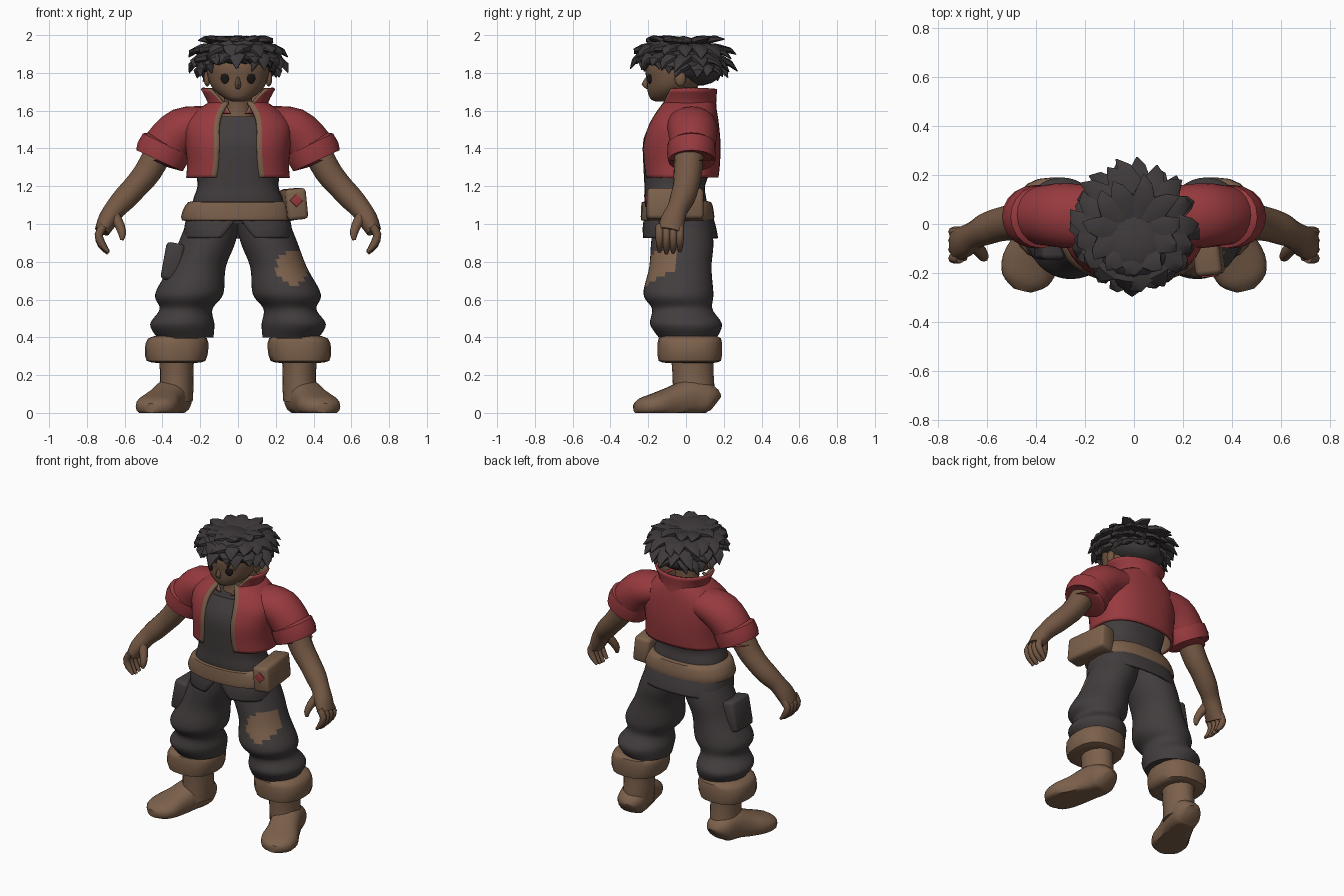
import bpy, bmesh, math, random
from mathutils import Vector, Matrix

random.seed(4)
X, Y, Z = Vector((1, 0, 0)), Vector((0, 1, 0)), Vector((0, 0, 1))


def material(name, rgb):
    m = bpy.data.materials.new(name)
    m.diffuse_color = (*rgb, 1)
    return m


DARK = material("charcoal cloth", (0.055, 0.046, 0.047))
RED = material("red cloth", (0.31, 0.042, 0.048))
TAN = material("brown leather", (0.2, 0.118, 0.071))
SKIN = material("brown skin", (0.175, 0.098, 0.058))
HAIR = material("dark hair", (0.048, 0.041, 0.042))
BLACK = material("eye black", (0.01, 0.008, 0.008))


def smooth_rows(rows, sub):
    """Catmull-Rom interpolation of the ring table."""
    out, last = [], len(rows) - 1
    for i in range(last):
        p, a, b, q = (rows[max(0, min(last, k))] for k in (i - 1, i, i + 1, i + 2))
        for s in range(sub):
            t = s / sub
            out.append([0.5 * (2 * a[k] + (b[k] - p[k]) * t
                               + (2 * p[k] - 5 * a[k] + 4 * b[k] - q[k]) * t * t
                               + (3 * a[k] - p[k] - 3 * b[k] + q[k]) * t ** 3)
                        for k in range(len(a))])
    return out + [list(rows[-1])]


def loft(bm, rows, seg=20, n=2.0, ref=None, sub=3, trim=0.03):
    """Rings (x, y, z, ru, rv[, gap]); a gap leaves the front open."""
    rows = smooth_rows(rows, sub)
    opened = len(rows[0]) > 5
    rings = []
    for i, r in enumerate(rows):
        c, u, v = Vector(r[:3]), X, Y
        if ref:
            t = Vector(rows[min(i + 1, len(rows) - 1)][:3]) - Vector(rows[max(i - 1, 0)][:3])
            t.normalize()
            u = t.cross(ref).normalized()
            v = u.cross(t)
        if opened:
            g, g2 = (math.asin(min(1, max(0, w) / r[3]) ** (n / 2)) for w in (r[5], r[5] + trim))
            ang = [g] + [g2 + (2 * math.pi - 2 * g2) * k / seg for k in range(seg + 1)]
            ang.append(2 * math.pi - g)
        else:
            ang = [2 * math.pi * k / seg for k in range(seg)]
        ring = []
        for a in ang:
            s, k = math.sin(a), math.cos(a)
            p = (c + u * r[3] * math.copysign(abs(s) ** (2 / n), s)
                 - v * r[4] * math.copysign(abs(k) ** (2 / n), k))
            p.z = max(p.z, 0)
            ring.append(bm.verts.new(p))
        rings.append(ring)
    m = len(rings[0])
    for a, b in zip(rings, rings[1:]):
        for j in range(m - 1 if opened else m):
            f = bm.faces.new((a[j], a[(j + 1) % m], b[(j + 1) % m], b[j]))
            if opened and j in (0, m - 2):
                f.material_index = 1
    if not opened:
        bm.faces.new(rings[0])
        bm.faces.new(rings[-1])
        bmesh.ops.recalc_face_normals(bm, faces=bm.faces)


def finish(bm, name, mats, mirror=False, thick=0, rule=None, angle=50):
    if rule:
        for f in bm.faces:
            f.material_index = rule(f.calc_center_median())
    me = bpy.data.meshes.new(name)
    bm.to_mesh(me)
    bm.free()
    for m in mats:
        me.materials.append(m)
    ob = bpy.data.objects.new(name, me)
    bpy.context.collection.objects.link(ob)
    bpy.ops.object.select_all(action='DESELECT')
    ob.select_set(True)
    bpy.context.view_layer.objects.active = ob
    bpy.ops.object.shade_smooth_by_angle(angle=math.radians(angle))
    if thick:
        s = ob.modifiers.new("thickness", 'SOLIDIFY')
        s.thickness, s.offset, s.material_offset = thick, -1, 1
    if mirror:
        ob.modifiers.new("mirror", 'MIRROR')
    return ob


def part(name, mats, rows, mirror=False, thick=0, rule=None, **kw):
    bm = bmesh.new()
    loft(bm, rows, **kw)
    return finish(bm, name, mats, mirror, thick, rule)


def box(name, mat, loc, size, rot=0, tilt=0, bevel=0.02):
    bm = bmesh.new()
    bmesh.ops.create_cube(bm, size=1)
    bmesh.ops.scale(bm, vec=size, verts=bm.verts)
    bmesh.ops.bevel(bm, geom=bm.edges[:], offset=bevel, segments=2, affect='EDGES', profile=0.5)
    bm.transform(Matrix.Translation(loc) @ Matrix.Rotation(rot, 4, 'Z') @ Matrix.Rotation(tilt, 4, 'Y'))
    return finish(bm, name, [mat])


def ball(name, mat, loc, size, rot=0, mirror=False):
    bm = bmesh.new()
    bmesh.ops.create_uvsphere(bm, u_segments=16, v_segments=10, radius=1)
    bm.transform(Matrix.Translation(loc) @ Matrix.Rotation(rot, 4, 'Z') @ Matrix.Diagonal((*size, 1)))
    return finish(bm, name, [mat], mirror)


# trousers, with a knee patch on one leg
for side, s in (("left", 1), ("right", -1)):
    leg = [(0.12, -0.02, 1.04, 0.14, 0.15), (0.165, -0.02, 0.9, 0.15, 0.165),
           (0.215, -0.03, 0.77, 0.15, 0.165), (0.258, -0.04, 0.63, 0.18, 0.185),
           (0.275, -0.02, 0.55, 0.14, 0.16), (0.295, 0.0, 0.47, 0.17, 0.19),
           (0.28, 0.01, 0.40, 0.15, 0.155)]
    part(side + "_trouser_leg", [DARK, TAN], [(s * r[0], *r[1:]) for r in leg], seg=40, sub=6,
         rule=lambda c: int(c.y < -0.06 and ((c.x - 0.29) / 0.085) ** 2 + ((c.z - 0.77) / 0.09) ** 2 < 1))
box("thigh_pocket", DARK, (-0.345, -0.05, 0.8), (0.1, 0.19, 0.2), tilt=0.18)

# boots
part("boot_shafts", [TAN], [(0.325, 0.035, 0.34, 0.1, 0.12), (0.325, 0.035, 0.25, 0.09, 0.11),
     (0.325, 0.04, 0.15, 0.09, 0.11), (0.335, 0.04, 0.06, 0.095, 0.115)], mirror=True)
part("boot_cuffs", [TAN], [(0.325, 0.02, 0.265, 0.1, 0.12), (0.328, 0.02, 0.275, 0.155, 0.165),
     (0.325, 0.02, 0.34, 0.168, 0.17), (0.32, 0.02, 0.395, 0.155, 0.165),
     (0.315, 0.02, 0.41, 0.1, 0.12)], mirror=True, n=2.5, sub=2)
part("boot_feet", [TAN], [(0.325, 0.155, 0.05, 0.05, 0.05), (0.33, 0.12, 0.07, 0.088, 0.08),
     (0.35, 0.03, 0.08, 0.095, 0.1), (0.39, -0.07, 0.055, 0.1, 0.085),
     (0.425, -0.16, 0.04, 0.115, 0.065), (0.445, -0.23, 0.03, 0.095, 0.05),
     (0.455, -0.27, 0.025, 0.04, 0.025)], mirror=True, ref=Z, n=2.4)

# shirt and split hem
part("shirt", [DARK], [(0, -0.04, 1.0, 0.25, 0.16), (0, -0.055, 1.12, 0.24, 0.165),
     (0, -0.06, 1.2, 0.215, 0.16), (0, -0.045, 1.3, 0.225, 0.18),
     (0, -0.04, 1.45, 0.23, 0.185), (0, -0.02, 1.57, 0.19, 0.145)], n=2.4, seg=28)
part("shirt_hem", [DARK], [(0, -0.03, 0.925, 0.285, 0.2, 0.09), (0, -0.035, 0.98, 0.285, 0.195, 0.045),
     (0, -0.04, 1.05, 0.27, 0.18, 0.0)], n=2.6, seg=28, thick=0.015)

# belt and pouch
part("belt", [TAN], [(0, -0.045, 1.015, 0.24, 0.15), (0, -0.045, 1.02, 0.297, 0.192),
     (0, -0.045, 1.065, 0.295, 0.192), (0, -0.05, 1.115, 0.265, 0.184),
     (0, -0.05, 1.12, 0.22, 0.15)], n=2.4, seg=28, sub=2)
box("belt_pouch", TAN, (0.295, -0.06, 1.105), (0.11, 0.3, 0.165), rot=0.12, tilt=-0.1)
box("pouch_mark", RED, (0.31, -0.212, 1.125), (0.05, 0.009, 0.05), rot=0.12, tilt=0.78, bevel=0.002)

# open jacket with brown edging and lining
part("jacket", [RED, TAN], [(0, -0.025, 1.245, 0.275, 0.197, 0.115), (0, -0.025, 1.32, 0.27, 0.205, 0.105),
     (0, -0.025, 1.42, 0.28, 0.208, 0.1), (0, -0.015, 1.52, 0.285, 0.19, 0.1),
     (0, 0.0, 1.59, 0.235, 0.165, 0.085), (0, 0.015, 1.65, 0.145, 0.135, 0.05)],
     n=2.4, seg=32, thick=0.018, trim=0.026)
part("collar", [RED, TAN], [(0, 0.01, 1.585, 0.165, 0.155, 0.04), (0, 0.012, 1.64, 0.16, 0.148, 0.075),
     (0, 0.015, 1.715, 0.198, 0.15, 0.15)], seg=28, thick=0.014, trim=0.01)
part("sleeves", [RED], [(0.17, 0.025, 1.53, 0.095, 0.13), (0.29, 0.035, 1.5, 0.118, 0.132),
     (0.37, 0.035, 1.42, 0.125, 0.122), (0.40, 0.03, 1.35, 0.12, 0.115)], mirror=True, ref=Y)
part("sleeve_cuffs", [RED], [(0.376, 0.03, 1.425, 0.1, 0.1), (0.38, 0.03, 1.42, 0.137, 0.128),
     (0.40, 0.03, 1.375, 0.143, 0.13), (0.416, 0.03, 1.335, 0.135, 0.125),
     (0.416, 0.03, 1.34, 0.1, 0.1)], mirror=True, ref=Y, sub=1)

# arms and curled hands
part("arms", [SKIN], [(0.41, 0.02, 1.4, 0.075, 0.08), (0.475, 0.01, 1.28, 0.072, 0.075),
     (0.54, 0.0, 1.2, 0.066, 0.07), (0.6, -0.02, 1.135, 0.064, 0.066),
     (0.65, -0.045, 1.08, 0.056, 0.056), (0.69, -0.07, 1.02, 0.052, 0.065),
     (0.72, -0.085, 0.96, 0.04, 0.068)], mirror=True, ref=Y, seg=16)
bm = bmesh.new()
for k in range(4):
    y, d = -0.14 + 0.036 * k, 0.008 * abs(k - 1.3)
    loft(bm, [(0.71, y, 0.99, 0.022, 0.021), (0.737, y, 0.945, 0.022, 0.021),
              (0.722, y, 0.885 + d, 0.02, 0.019), (0.687, y, 0.842 + d, 0.009, 0.01)],
         seg=8, ref=Y, sub=2)
loft(bm, [(0.66, -0.08, 1.05, 0.032, 0.03), (0.625, -0.115, 0.99, 0.026, 0.025),
          (0.613, -0.135, 0.945, 0.02, 0.02), (0.615, -0.14, 0.915, 0.009, 0.01)], seg=8, ref=Y, sub=2)
finish(bm, "fingers", [SKIN], mirror=True)

# head
part("neck", [SKIN], [(0, 0.0, 1.54, 0.1, 0.1), (0, -0.01, 1.62, 0.075, 0.075), (0, -0.02, 1.74, 0.075, 0.08)])
part("head", [SKIN], [(0, -0.13, 1.648, 0.03, 0.03), (0, -0.115, 1.665, 0.07, 0.075),
     (0, -0.08, 1.71, 0.128, 0.125), (0, -0.06, 1.77, 0.158, 0.15),
     (0, -0.05, 1.85, 0.165, 0.165), (0, -0.04, 1.94, 0.12, 0.12)], seg=24)
part("nose", [SKIN], [(0, -0.195, 1.785, 0.008, 0.012), (0, -0.205, 1.74, 0.016, 0.03),
     (0, -0.19, 1.715, 0.014, 0.02)], seg=8, sub=2)
ball("ears", SKIN, (0.163, -0.03, 1.77), (0.018, 0.03, 0.042), mirror=True)
ball("eyes", BLACK, (0.07, -0.193, 1.772), (0.024, 0.008, 0.03), rot=0.4, mirror=True)

# hair: cap plus layered locks swept out from the crown
bm = bmesh.new()
bmesh.ops.create_uvsphere(bm, u_segments=20, v_segments=12, radius=1)
bm.transform(Matrix.Translation((0, -0.02, 1.865)) @ Matrix.Rotation(-0.35, 4, 'X')
             @ Matrix.Diagonal((0.2, 0.215, 0.118, 1)))
finish(bm, "hair_cap", [HAIR])
bm = bmesh.new()
# count, then (radius, height) at root, bend and tip, then lock width
layers = [(11, 0.03, 1.95, 0.13, 1.972, 0.2, 1.97, 0.055),
          (17, 0.1, 1.94, 0.19, 1.93, 0.255, 1.89, 0.058),
          (19, 0.13, 1.9, 0.205, 1.875, 0.255, 1.815, 0.055),
          (17, 0.14, 1.86, 0.185, 1.83, 0.21, 1.765, 0.05)]
for layer, (count, r0, z0, r1, z1, r2, z2, w) in enumerate(layers):
    for k in range(count):
        a = 2 * math.pi * (k + 0.5 * (layer % 2)) / count + random.uniform(-0.08, 0.08)
        front = max(0, math.cos(a))
        back = max(0, -math.cos(a))
        lift = front * (0.0, 0.0, 0.02, 0.07)[layer]
        rt = r2 + 0.03 * back + random.uniform(-0.015, 0.015)
        zt = min(1.992, z2 + lift + random.uniform(-0.018, 0.018))
        bend = a + random.uniform(-0.2, 0.2)
        pts = [(r0, z0, a, w * 0.6, 0.02), (r1 + 0.015 * front, z1 + lift * 0.6, a, w, 0.024),
               ((r1 + rt) / 2 + 0.01, (z1 + zt + lift) / 2 + 0.006, (a + bend) / 2, w * 0.6, 0.016),
               (rt, zt, bend, 0.003, 0.003)]
        loft(bm, [(r * math.sin(t), -0.025 - r * math.cos(t), z, u, v) for r, z, t, u, v in pts],
             seg=6, ref=Z, sub=1)
for v in bm.verts:
    v.co.z = min(v.co.z, 2.0)
finish(bm, "hair_locks", [HAIR], angle=35)
